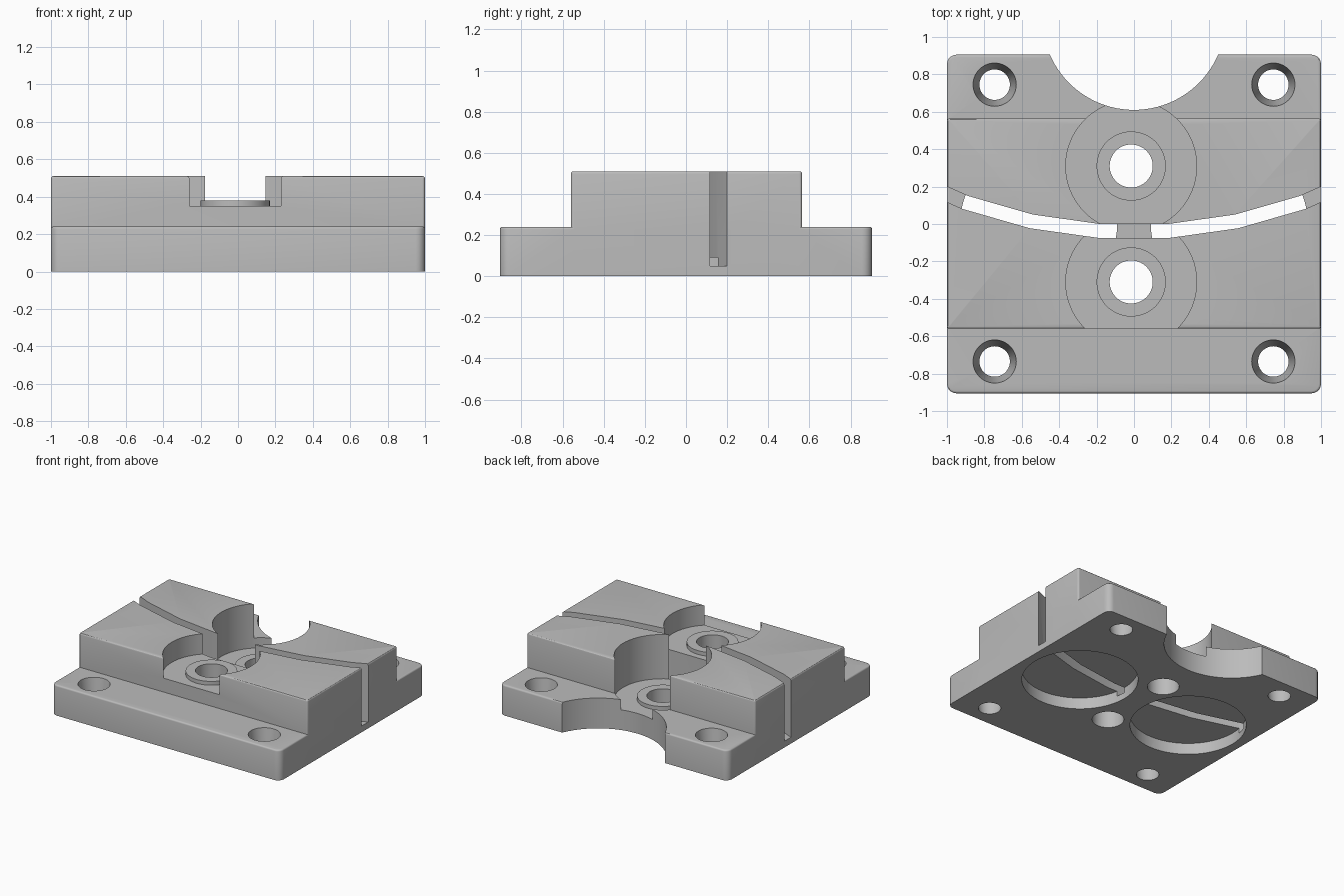
import bpy, bmesh, math
from mathutils import Matrix

if "Cube" in bpy.data.objects:
    bpy.data.objects.remove(bpy.data.objects["Cube"], do_unlink=True)

grey = bpy.data.materials.new("plain_grey")
grey.use_nodes = True
COLOUR = (0.5, 0.5, 0.5, 1)
grey.diffuse_color = COLOUR
grey.node_tree.nodes["Principled BSDF"].inputs["Base Color"].default_value = COLOUR


def finish(name, bm):
    bmesh.ops.recalc_face_normals(bm, faces=bm.faces)
    mesh = bpy.data.meshes.new(name)
    bm.to_mesh(mesh)
    bm.free()
    mesh.materials.append(grey)
    obj = bpy.data.objects.new(name, mesh)
    bpy.context.collection.objects.link(obj)
    return obj


def rounded_box(name, y0, y1, top, corner, fillet):
    """Full-width slab with rounded upright corners and a small top fillet."""
    bm = bmesh.new()
    bmesh.ops.create_cube(bm, size=1)
    for v in bm.verts:
        v.co.x *= 2
        v.co.y = y1 if v.co.y > 0 else y0
        v.co.z = top if v.co.z > 0 else 0
    upright = [e for e in bm.edges if abs(e.verts[0].co.z - e.verts[1].co.z) > 0.1]
    bmesh.ops.bevel(bm, geom=upright, offset=corner, segments=5, profile=0.5, affect='EDGES')
    rim = [e for e in bm.edges if all(v.co.z > top - 0.001 for v in e.verts)]
    bmesh.ops.bevel(bm, geom=rim, offset=fillet, segments=3, profile=0.5, affect='EDGES')
    return finish(name, bm)


def cylinder(name, x, y, z0, z1, r0, r1=None, sides=64):
    bm = bmesh.new()
    bmesh.ops.create_cone(bm, cap_ends=True, segments=sides, radius1=r0,
                          radius2=r1 or r0, depth=z1 - z0,
                          matrix=Matrix.Translation((x, y, (z0 + z1) / 2)))
    return finish(name, bm)


def arc_slot(name, inner, outer, centre_y, z0, z1):
    """Faceted curved wall, eight degrees per facet."""
    bm = bmesh.new()
    angles = [math.radians(a) for a in range(-28, 29, 8)]
    path = [(r * math.sin(a), centre_y - r * math.cos(a))
            for r, seq in ((inner, angles), (outer, angles[::-1])) for a in seq]
    face = bm.faces.new([bm.verts.new((x, y, z0)) for x, y in path])
    lifted = bmesh.ops.extrude_face_region(bm, geom=[face])["geom"]
    bmesh.ops.translate(bm, vec=(0, 0, z1 - z0),
                        verts=[g for g in lifted if isinstance(g, bmesh.types.BMVert)])
    return finish(name, bm)


def combine(body, tool, operation):
    tool.hide_render = True
    mod = body.modifiers.new(tool.name, 'BOOLEAN')
    mod.operation, mod.solver, mod.object = operation, 'EXACT', tool
    bpy.context.view_layer.objects.active = body
    bpy.ops.object.modifier_apply(modifier=mod.name)
    bpy.data.objects.remove(tool, do_unlink=True)


# Flanged base with the raised centre block
body = rounded_box("mounting_block", -0.905, 0.905, 0.24, 0.05, 0.012)
combine(body, rounded_box("centre_block", -0.56, 0.565, 0.51, 0.015, 0.012), 'UNION')

# Round pockets, the rear one deeper, each with a bored boss
for side, floor in ((-1, 0.35), (1, 0.16)):
    x, y = -0.015, 0.31 * side
    combine(body, cylinder("pocket", x, y, floor, 0.7, 0.35), 'DIFFERENCE')
    combine(body, cylinder("boss", x, y, floor - 0.04, floor + 0.03, 0.185), 'UNION')
    combine(body, cylinder("bore", x, y, -0.1, 0.7, 0.115), 'DIFFERENCE')

# Curved slot across the block
combine(body, arc_slot("slot", 2.6, 2.675, 2.6 * math.cos(math.radians(4)), 0.05, 0.7),
        'DIFFERENCE')

# Shallow round recesses underneath and tapered corner holes
for side in (-1, 1):
    combine(body, cylinder("recess", 0.51 * side, 0, -0.1, 0.09, 0.42), 'DIFFERENCE')
    for y in (-0.735, 0.745):
        combine(body, cylinder("screw_hole", 0.745 * side, y, -0.01, 0.25, 0.08, 0.117, 48),
                'DIFFERENCE')

# Round cutout in the rear edge
combine(body, cylinder("rear_cutout", 0, 1.1, -0.1, 0.7, 0.49, sides=96), 'DIFFERENCE')

bpy.ops.object.select_all(action='DESELECT')
body.select_set(True)
bpy.context.view_layer.objects.active = body
bpy.ops.object.shade_smooth_by_angle(angle=math.radians(30))
